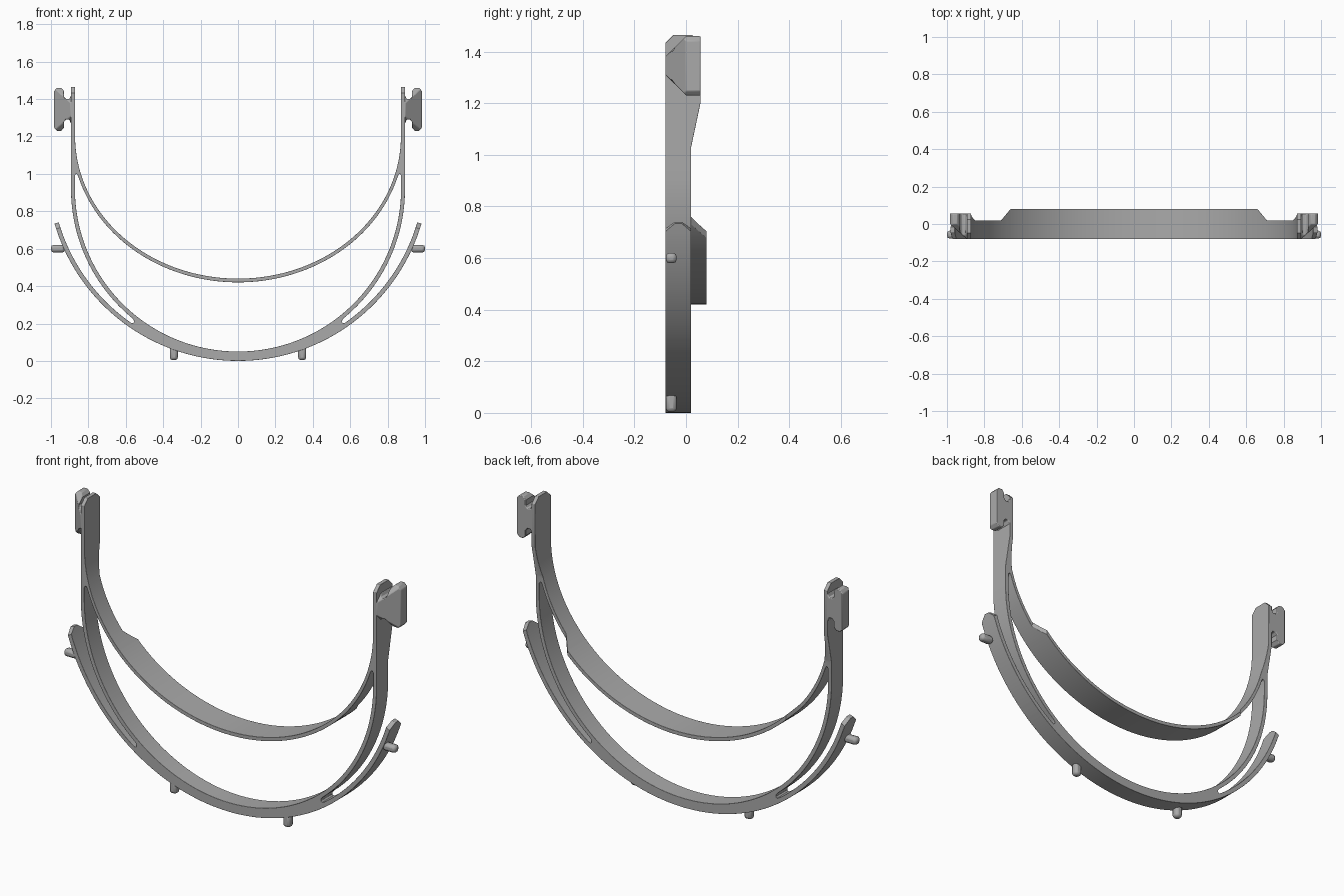
import bpy, bmesh, math
from mathutils import Vector

cube = bpy.data.objects.get("Cube")
if cube:
    bpy.data.objects.remove(cube, do_unlink=True)

gray = bpy.data.materials.new("plain gray")
gray.use_nodes = True
gray.diffuse_color = (0.4, 0.4, 0.4, 1)
gray.node_tree.nodes["Principled BSDF"].inputs["Base Color"].default_value = (0.4, 0.4, 0.4, 1)

FRONT, BACK = -0.08, 0.02


def arc(rx, rz, cz, t0, t1, n):
    """Arc about (0, cz); the angle is measured from straight down."""
    steps = [t0 + (t1 - t0) * i / n for i in range(n + 1)]
    return [(rx * math.sin(t), cz - rz * math.cos(t)) for t in steps]


def extrude(outline, y0, y1):
    """Solid from an x-z outline, running from y0 to y1."""
    bm = bmesh.new()
    face = bm.faces.new([bm.verts.new((x, y0, z)) for x, z in outline])
    moved = bmesh.ops.extrude_face_region(bm, geom=[face], use_keep_orig=True)["geom"]
    for v in moved:
        if isinstance(v, bmesh.types.BMVert):
            v.co.y = y1
    bmesh.ops.recalc_face_normals(bm, faces=bm.faces)
    return bm


def cut(bm, point, normal, clear=False):
    geom = bm.verts[:] + bm.edges[:] + bm.faces[:]
    res = bmesh.ops.bisect_plane(bm, geom=geom, dist=1e-5, plane_co=point,
                                 plane_no=normal, clear_outer=clear)
    if clear:
        edges = [e for e in res["geom_cut"] if isinstance(e, bmesh.types.BMEdge)]
        bmesh.ops.holes_fill(bm, edges=edges, sides=0)


def chamfer_tip(bm, size, is_tip):
    """Chamfer the front and back corners at the end of a strip."""
    edges = [e for e in bm.edges if all(is_tip(v.co) for v in e.verts)
             and abs(e.verts[0].co.y - e.verts[1].co.y) < 1e-4]
    bmesh.ops.bevel(bm, geom=edges, offset=size, segments=1, affect='EDGES')


def finish(name, bm, bevel):
    bmesh.ops.recalc_face_normals(bm, faces=bm.faces)
    mesh = bpy.data.meshes.new(name)
    bm.to_mesh(mesh)
    bm.free()
    obj = bpy.data.objects.new(name, mesh)
    bpy.context.collection.objects.link(obj)
    mesh.materials.append(gray)
    mirror = obj.modifiers.new("mirror", 'MIRROR')
    mirror.use_clip = True
    mod = obj.modifiers.new("soft edges", 'BEVEL')
    mod.width = bevel
    mod.segments = 2
    mod.limit_method = 'ANGLE'
    mod.angle_limit = math.radians(40)
    bpy.ops.object.select_all(action='DESELECT')
    obj.select_set(True)
    bpy.context.view_layer.objects.active = obj
    bpy.ops.object.shade_smooth_by_angle(angle=math.radians(30))


# Frame: one half of the double hoop with its free arm
TOP, R_OUT, C_OUT, TIP = 1.465, 1.0226, 1.0226, 1.285
slot = math.asin(0.575 / 1.0)
outline = arc(R_OUT, R_OUT, C_OUT, 0, TIP, 40)
outline += arc(0.999, 0.999, C_OUT, TIP, slot, 24)
outline += [(0.563, 0.201), (0.556, 0.208), (0.558, 0.219)]
outline += arc(0.893, 0.893, 0.92, math.asin(0.567 / 0.893), math.pi / 2, 24)
outline += [(0.893, TOP), (0.872, TOP)]
outline += arc(0.871, 0.76, 1.2, math.pi / 2, 0, 44)
outline += arc(0.888, 0.78, 1.2, 0, math.acos(0.21 / 0.78), 40)
outline += [(0.861, 0.999), (0.867, 0.999), (0.872, 0.99)]
outline += arc(0.872, 0.87, 0.92, math.pi / 2, 0, 40)
frame = extrude(outline, FRONT, BACK)

# Deepen the back edge at the posts and along the upper hoop
for z in (1.03, 1.2):
    cut(frame, (0, 0, z), (0, 0, 1))
for x in (0.66, 0.71):
    cut(frame, (x, 0, 0), (1, 0, 0))
for v in frame.verts:
    if v.co.y > 0:
        if v.co.z > 1.03:
            v.co.y += 0.036 * min(1, (v.co.z - 1.03) / 0.17)
        elif v.co.z > 0.41 and v.co.x < 0.71:
            v.co.y += 0.06 * min(1, (0.71 - v.co.x) / 0.05)

# Chamfered ends of the posts and arms
chamfer_tip(frame, 0.032, lambda c: c.z > TOP - 1e-4)
radial = Vector((math.cos(TIP), 0, math.sin(TIP)))
chamfer_tip(frame, 0.036, lambda c: c.x > 0.94 and
            abs((c - Vector((0, 0, C_OUT))).dot(radial)) < 1e-3)

# Drop the wall on the mirror plane
wall = [f for f in frame.faces if all(abs(v.co.x) < 1e-5 for v in f.verts)]
bmesh.ops.delete(frame, geom=wall, context='FACES')
finish("hoop_frame", frame, 0.004)

# Side clips: H-shaped blocks with slanted fronts
MID = 1.345
lower = [(0.885, 1.27), (0.893, 1.27), (0.902, 1.29), (0.92, 1.29), (0.93, 1.278),
         (0.93, 1.248), (0.945, 1.23), (0.968, 1.23), (0.984, 1.248)]
clip = extrude(lower + [(x, 2 * MID - z) for x, z in reversed(lower)], FRONT, 0.056)
cut(clip, (0.984, 0, MID), (0.08, -0.09, 0), True)
for side in (-1, 1):
    cut(clip, (0.95, 0, MID + side * 0.115), (0, -0.06, side * 0.06), True)
finish("side_clips", clip, 0.006)


# Pegs: small round-ended studs
def peg(name, x0, x1, z0, z1):
    bm = extrude([(x0, z0), (x1, z0), (x1, z1), (x0, z1)], -0.078, -0.036)
    finish(name, bm, 0.014)


peg("side_pegs", 0.925, 1.0, 0.58, 0.62)
peg("bottom_pegs", 0.322, 0.364, 0.004, 0.08)
